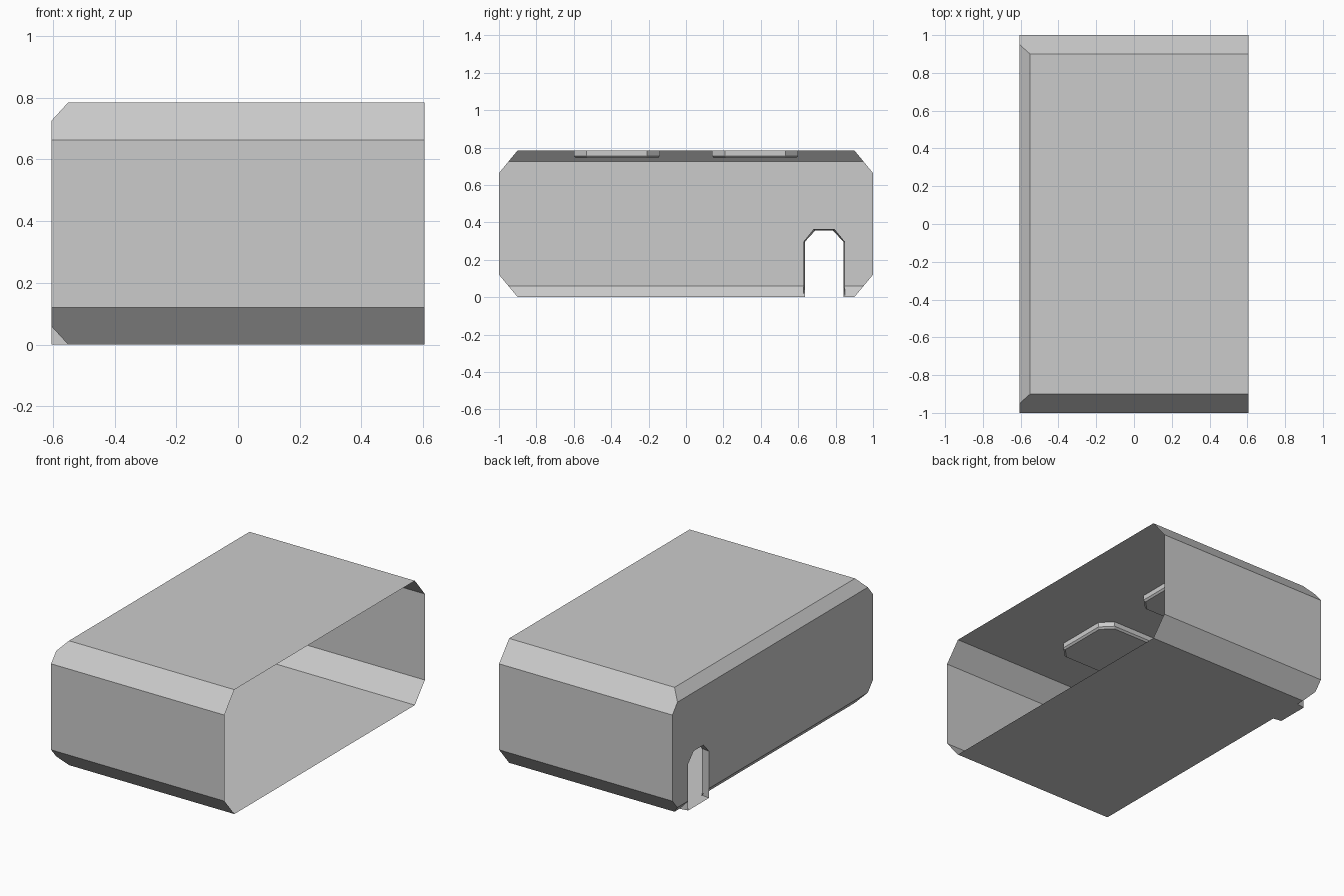
import bpy, bmesh
from mathutils import Vector

if "Cube" in bpy.data.objects:
    bpy.data.objects.remove(bpy.data.objects["Cube"])

grey = bpy.data.materials.new("plain_grey")
grey.diffuse_color = (0.6, 0.6, 0.6, 1)
grey.use_nodes = True
grey.node_tree.nodes["Principled BSDF"].inputs["Base Color"].default_value = grey.diffuse_color

X, Y, H = 0.605, 1.0, 0.785      # half width, half length, height
CX = 0.055                       # left end chamfer


def finish(bm, name):
    me = bpy.data.meshes.new(name)
    bm.to_mesh(me)
    bm.free()
    me.materials.append(grey)
    ob = bpy.data.objects.new(name, me)
    bpy.context.collection.objects.link(ob)
    return ob


def loft(name, rings, closed=True, caps=()):
    """Skin equal-length rings of points, optionally capping some rings."""
    bm = bmesh.new()
    vs = [[bm.verts.new(p) for p in r] for r in rings]
    n = len(rings[0])
    for a, b in zip(vs, vs[1:]):
        for i in range(n if closed else n - 1):
            j = (i + 1) % n
            bm.faces.new((a[i], a[j], b[j], b[i]))
    for c in caps:
        bm.faces.new(vs[c])
    bmesh.ops.recalc_face_normals(bm, faces=bm.faces)
    return finish(bm, name)


def arch(x, g):
    """Clipped doorway outline at depth x, widened by g."""
    a, b, t = 0.635 - g, 0.842 + g, 0.355 + g
    return [(x, a, 0), (x, a, 0.295), (x, a + 0.055, t),
            (x, b - 0.055, t), (x, b, 0.295), (x, b, 0)]


# Thin shell: box trimmed by chamfer planes, open on the right
bm = bmesh.new()
bmesh.ops.create_cube(bm, size=1)
for v in bm.verts:
    v.co = Vector((v.co.x * 2 * X, v.co.y * 2 * Y, (v.co.z + 0.5) * H))


def trim(co, no):
    cut = bmesh.ops.bisect_plane(bm, geom=bm.verts[:] + bm.edges[:] + bm.faces[:],
                                 dist=1e-5, plane_co=co, plane_no=no, clear_outer=True)
    edges = [e for e in cut["geom_cut"] if isinstance(e, bmesh.types.BMEdge)]
    bmesh.ops.holes_fill(bm, edges=edges, sides=0)


for s in (-1, 1):
    trim((0, s * Y, H - 0.122), (0, s * 0.122, 0.1))
    trim((0, s * Y, 0.12), (0, s * 0.12, -0.1))
trim((-X, 0, H - 0.06), (-0.06, 0, CX))
trim((-X, 0, 0.06), (-0.06, 0, -CX))
bmesh.ops.recalc_face_normals(bm, faces=bm.faces)
bmesh.ops.delete(bm, geom=[f for f in bm.faces if f.normal.x > 0.9], context='FACES_ONLY')

# Doorway opening through the left wall and its lower chamfer
outer = arch(0, 0)
center = Vector((0, 0.7385, 0.1))
planes = []
for p, q in zip(outer, outer[1:]):
    p, q = Vector(p), Vector(q)
    n = (q - p).cross(Vector((1, 0, 0))).normalized()
    if n.dot(center - p) > 0:
        n = -n
    planes.append((p, n))
for p, n in planes:
    faces = [f for f in bm.faces if f.normal.x < -0.4 and f.calc_center_median().z < 0.7]
    geom = faces + list({e for f in faces for e in f.edges}) + list({v for f in faces for v in f.verts})
    bmesh.ops.bisect_plane(bm, geom=geom, dist=1e-5, plane_co=p, plane_no=n)
bm.normal_update()
door = [f for f in bm.faces if f.normal.x < -0.4
        and all(n.dot(f.calc_center_median() - p) < 0 for p, n in planes)]
bmesh.ops.delete(bm, geom=door, context='FACES')
bmesh.ops.dissolve_limit(bm, angle_limit=0.02, verts=bm.verts[:], edges=bm.edges[:])
finish(bm, "shell")

# Doorway lining with threshold
loft("door_lining", [arch(-X, 0), arch(-X + CX, 0.008)])


# Two eight-sided pads hanging under the roof
def octagon(cy, z, inset):
    h, c = 0.23 - inset, 0.068 - inset * 0.4
    k = h - c
    pts = [(h, -k), (h, k), (k, h), (-k, h), (-h, k), (-h, -k), (-k, -h), (k, -h)]
    return [(-0.13 + a, cy + b, z) for a, b in pts]


for s, side in ((-1, "front"), (1, "back")):
    cy = s * 0.37
    loft(side + "_roof_pad", [octagon(cy, H - 0.001, 0), octagon(cy, 0.754, 0),
                              octagon(cy, 0.743, 0.01)], caps=(2,))
